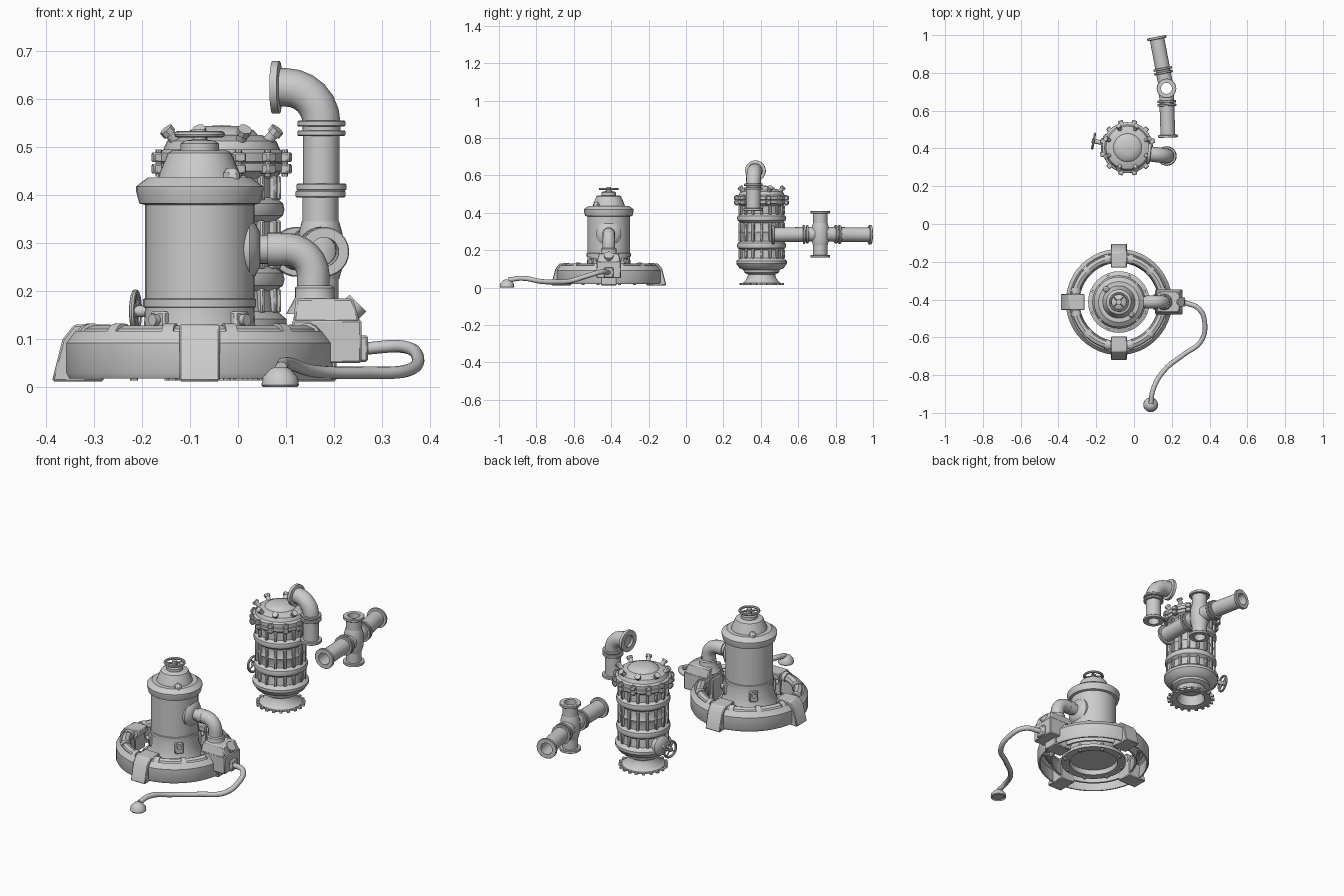
import bpy, bmesh
from math import pi, cos, sin, radians
from mathutils import Vector, Matrix

cube = bpy.data.objects.get("Cube")
if cube:
    bpy.data.objects.remove(cube, do_unlink=True)

grey = bpy.data.materials.new("plain_grey")
grey.use_nodes = True
grey.diffuse_color = (0.6, 0.6, 0.6, 1)
grey.node_tree.nodes["Principled BSDF"].inputs["Base Color"].default_value = (0.6, 0.6, 0.6, 1)
UP = Vector((0, 0, 1))


def add(name, data):
    ob = bpy.data.objects.new(name, data)
    bpy.context.collection.objects.link(ob)
    data.materials.append(grey)
    return ob


def finish(name, bm, matrix=None, bevel=0):
    bmesh.ops.remove_doubles(bm, verts=bm.verts, dist=1e-5)
    bmesh.ops.recalc_face_normals(bm, faces=bm.faces)
    if matrix:
        bm.transform(matrix)
    me = bpy.data.meshes.new(name)
    bm.to_mesh(me)
    bm.free()
    ob = add(name, me)
    if bevel:
        mod = ob.modifiers.new("soft_edges", "BEVEL")
        mod.width = bevel
    return ob


def aim(loc, direction):
    return Matrix.Translation(loc) @ UP.rotation_difference(Vector(direction)).to_matrix().to_4x4()


def lathe(name, profile, loc, direction=UP, sides=32, closed=False):
    """Revolve (radius, height) points about an axis."""
    bm = bmesh.new()
    rings = [[bm.verts.new((r * cos(2 * pi * i / sides), r * sin(2 * pi * i / sides), h))
              for i in range(sides)] for r, h in profile]
    pairs = list(zip(rings, rings[1:] + rings[:1]))
    for a, b in pairs if closed else pairs[:-1]:
        for i in range(sides):
            j = (i + 1) % sides
            bm.faces.new((a[i], a[j], b[j], b[i]))
    return finish(name, bm, aim(loc, direction))


def rod(name, start, direction, r, length, sides=12):
    return lathe(name, [(0, 0), (r, 0), (r, length), (0, length)], start, direction, sides)


def block(name, size, loc, angle=0, bevel=0.004):
    bm = bmesh.new()
    bmesh.ops.create_cube(bm, size=1)
    bm.transform(Matrix.Diagonal((*size, 1)))
    return finish(name, bm, Matrix.Translation(loc) @ Matrix.Rotation(angle, 4, "Z"), bevel)


def extrude_profile(name, points, width, matrix):
    """Radial (x, z) outline given a width along y."""
    bm = bmesh.new()
    face = bm.faces.new([bm.verts.new((x, -width / 2, z)) for x, z in points])
    new = bmesh.ops.extrude_face_region(bm, geom=[face])["geom"]
    bmesh.ops.translate(bm, vec=(0, width, 0), verts=[v for v in new if isinstance(v, bmesh.types.BMVert)])
    return finish(name, bm, matrix, 0.004)


def hose(name, points, r, cyclic=False, smooth=True):
    cu = bpy.data.curves.new(name, "CURVE")
    cu.dimensions = "3D"
    cu.bevel_depth, cu.bevel_resolution, cu.resolution_u = r, 4, 6
    cu.use_fill_caps = True
    sp = cu.splines.new("BEZIER")
    sp.bezier_points.add(len(points) - 1)
    for p, co in zip(sp.bezier_points, points):
        p.co = co
        p.handle_left_type = p.handle_right_type = "AUTO" if smooth else "VECTOR"
    sp.use_cyclic_u = cyclic
    ob = add(name, cu)
    bpy.ops.object.select_all(action="DESELECT")
    ob.select_set(True)
    bpy.context.view_layer.objects.active = ob
    bpy.ops.object.convert(target="MESH")


def elbow(name, start, corner, end, r, bend):
    """Straight pipe with one rounded corner."""
    s, c, e = Vector(start), Vector(corner), Vector(end)
    a, b = (s - c).normalized() * bend, (e - c).normalized() * bend
    arc = [c + a + b - b * cos(t * pi / 12) - a * sin(t * pi / 12) for t in range(7)]
    hose(name, [s] + arc + [e], r, smooth=False)


def tube(name, start, end, r, rims):
    """Open pipe with flanges at (position, radius, thickness)."""
    s, d = Vector(start), Vector(end) - Vector(start)
    n, u = d.length, d.normalized()
    lathe(name, [(r - .008, 0), (r, 0), (r, n), (r - .008, n)], s, u, 24, True)
    for pos, rad, thick in rims:
        lathe(name + "_flange", [(r - .009, 0), (rad - .002, 0), (rad, .002), (rad, thick - .002),
              (rad - .002, thick), (r - .009, thick)], s + u * (pos * n - thick / 2), u, 24, True)


def handwheel(name, loc, direction, r, thick):
    m = aim(loc, direction)
    ring = [(r - thick + thick * cos(k * pi / 4), thick * sin(k * pi / 4)) for k in range(8)]
    lathe(name + "_rim", ring, loc, direction, 24, True)
    for k in range(4):
        a = k * pi / 2 + pi / 4
        rod(name + "_spoke", loc, m.to_3x3() @ Vector((cos(a), sin(a), 0)), thick * .6, r - thick, 8)
    rod(name + "_hub", m @ Vector((0, 0, -.012)), direction, r * .24, .022)


def around(c, count, r, z, phase=0):
    for k in range(count):
        a = phase + 2 * pi * k / count
        yield Vector((c.x + r * cos(a), c.y + r * sin(a), z)), a


# Base ring, its pipe and the brackets
A = Vector((-.08, -.413, 0))
lathe("base_ring", [(.275, .018), (.281, .03), (.281, .092), (.262, .117), (.235, .1), (.212, .1), (.208, .03),
      (.218, .03), (.222, .088), (.256, .1), (.27, .085), (.268, .018)], A, sides=48, closed=True)
lathe("ring_pipe", [(.235 + .023 * cos(k * pi / 4), .105 + .023 * sin(k * pi / 4)) for k in range(8)],
      A, sides=48, closed=True)
for p, a in around(A, 12, .235, .105, pi / 12):
    t = Vector((-sin(a), cos(a), 0))
    rod("ring_pipe_collar", p - t * .012, t, .028, .024, 16)
for k in range(4):
    extrude_profile("base_bracket", [(.308, .012), (.286, .1), (.262, .13), (.182, .13), (.182, .105),
                    (.2, .085), (.2, .012)] if k else
                    [(.285, .012), (.285, .13), (.182, .13), (.182, .012)],
                    .085, Matrix.Translation(A) @ Matrix.Rotation(k * pi / 2, 4, "Z"))

# Front pump drum
lathe("pump_drum", [(0, .05), (.118, .05), (.122, .025), (.163, .025), (.163, .042), (.14, .05), (.13, .075),
      (.117, .11), (.114, .166), (.118, .167), (.118, .183), (.114, .185), (.114, .38), (.126, .383),
      (.133, .41), (.133, .418), (.108, .437), (.086, .437), (.082, .45), (.066, .488), (.058, .493), (0, .495)], A)
lathe("drum_top_cap", [(.04, .49), (.04, .508), (.03, .514), (.014, .516), (.014, .53), (0, .53)], A, sides=16)
handwheel("top_handwheel", A + UP * .527, UP, .053, .0065)
for p, a in around(A, 8, .148, .014, pi / 8):
    rod("foot_bolt", p, UP, .008, .042, 8)
for p, a in around(A, 4, .112, .13, -pi / 4):
    block("drum_lug", (.03, .042, .055), p, a)
    d = Vector((cos(a), sin(a), 0))
    rod("drum_lug_bolt", p + d * .01 + UP * .01, d, .012, .018)
for p, a in around(A, 2, .094, .437, -pi / 4):
    block("head_lug", (.036, .03, .04), p, a, .01)

# Outlet elbow and side box
X = Vector((1, 0, 0))
O = Vector((0, A.y, .287))
lathe("outlet_flange", [(.067, 0), (.067, .014), (.055, .026), (.036, .036), (0, .036)], O + X * .01, X, 24)
rod("outlet_collar", O + X * .04, X, .03, .04, 24)
rod("outlet_ring", O + X * .062, X, .035, .03, 24)
elbow("outlet_elbow", O + X * .08, O + X * .157, O + X * .157 - UP * .1, .034, .055)
lathe("box_collar", [(.035, .06), (.041, .055), (.041, .035), (.06, 0)], O + X * .16 - UP * .135, sides=24)
bm = bmesh.new()
bmesh.ops.create_cube(bm, size=1)
bm.transform(Matrix.Translation((.185, A.y, .16)) @ Matrix.Diagonal((.14, .13, .05, 1)))
for v in bm.verts:
    if v.co.z > .16:
        v.co.x = .18 + (v.co.x - .185) * .85
        v.co.y = A.y + (v.co.y - A.y) * .8
finish("box_lid", bm, None, .005)
block("side_box", (.145, .13, .09), (.185, A.y, .095))
block("hose_socket", (.03, .05, .055), (.256, A.y, .08))
rod("box_knob", (.225, A.y, .15), (.7, 0, .7), .025, .035, 16)

# Hose and its end cup
hose("supply_hose", [(.26, A.y, .08), (.345, -.45, .084), (.375, -.53, .062), (.355, -.62, .035), (.265, -.69, .03),
     (.16, -.775, .033), (.1, -.88, .05), (.09, -.95, .04)], .013)
lathe("hose_cup", [(0, .006), (.03, .006), (.036, 0), (.039, .004), (.037, .02), (.022, .037), (.012, .042), (0, .042)],
      (.088, -.957, 0), sides=20)

# Rear pressure vessel
B = Vector((-.034, .404, 0))
lathe("vessel_foot", [(.07, .018), (.103, .014), (.103, .024), (.088, .035), (.074, .06), (.072, .078), (.06, .078),
      (.062, .055)], B, closed=True)
for p, a in around(B, 20, .107, .019):
    block("foot_tooth", (.024, .014, .01), p, a, 0)
lathe("vessel_body", [(0, .07), (.074, .07), (.094, .082), (.096, .094), (.118, .104), (.135, .128), (.135, .142),
      (.116, .158), (.112, .2), (.128, .212), (.131, .225), (.128, .238), (.112, .25), (.112, .285), (.118, .297),
      (.112, .309), (.112, .345), (.128, .358), (.131, .37), (.128, .383), (.113, .395), (.113, .435), (.125, .448),
      (.134, .45), (.134, .466), (.129, .468), (.134, .47), (.134, .488), (.122, .495), (.114, .513), (.082, .526),
      (.075, .526), (.066, .536), (.035, .544), (0, .546)], B)
for z, h in ((.18, .05), (.297, .1), (.415, .05)):
    for p, a in around(B, 16, .114, z):
        block("vessel_rib", (.02, .014, h), p, a, .003)
for p, a in around(B, 12, .136, .467, pi / 12):
    for dz in (-.012, .012):
        block("flange_clamp", (.026, .026, .02), p + UP * dz, a, .003)
    rod("clamp_bolt", p - UP * .028, UP, .007, .056, 8)
for p, a in around(B, 8, .092, .5, pi / 8):
    d = Vector((cos(a), sin(a), 1.1))
    rod("dome_bolt", p, d, .011, .045)
    rod("dome_bolt_head", p + d.normalized() * .038, d, .015, .013, 8)

# Vessel side valve
V = Vector((cos(radians(169)), sin(radians(169)), 0))
vp = B + UP * .158
lathe("valve_housing", [(.05, .09), (.05, .128), (.042, .136), (.02, .14), (.012, .142), (.012, .19), (0, .19)],
      vp, V, 20)
handwheel("valve_handwheel", vp + V * .183, V, .046, .006)

# Separate elbow pipe
P = Vector((.174, .36, .625))
H = Vector((-1, .12, 0)).normalized()
elbow("upper_elbow", P + H * .09, P, P - UP * .1, .04, .075)
lathe("elbow_mouth", [(.035, 0), (.055, .003), (.055, .018), (.03, .018), (.03, .004), (0, .004)], P + H * .085, H, 24)
tube("elbow_drop", P - UP * .212, P - UP * .07, .038, [(.03, .052, .014), (.82, .05, .012), (.96, .05, .012)])

# Separate pipe cross
C = Vector((.172, .718, .285))
tube("cross_upright", C - UP * .125, C + UP * .125, .038, [(.03, .052, .014), (.97, .052, .014)])
tube("cross_near_arm", (.18, .458, .282), C - Vector((0, .03, 0)), .039,
     [(.03, .052, .014), (.75, .05, .012), (.83, .05, .012)])
tube("cross_far_arm", (.12, .99, .282), C + Vector((-.006, .03, 0)), .039,
     [(.025, .052, .014), (.7, .05, .012), (.78, .05, .012)])
lathe("cross_hub", [(.039, -.06), (.046, -.035), (.046, .035), (.039, .06)], C, sides=24)

# Smooth shading with sharp edges kept
bpy.ops.object.select_all(action="DESELECT")
for ob in bpy.context.scene.objects:
    if ob.type == "MESH":
        ob.select_set(True)
        bpy.context.view_layer.objects.active = ob
bpy.ops.object.shade_smooth_by_angle(angle=radians(35))
